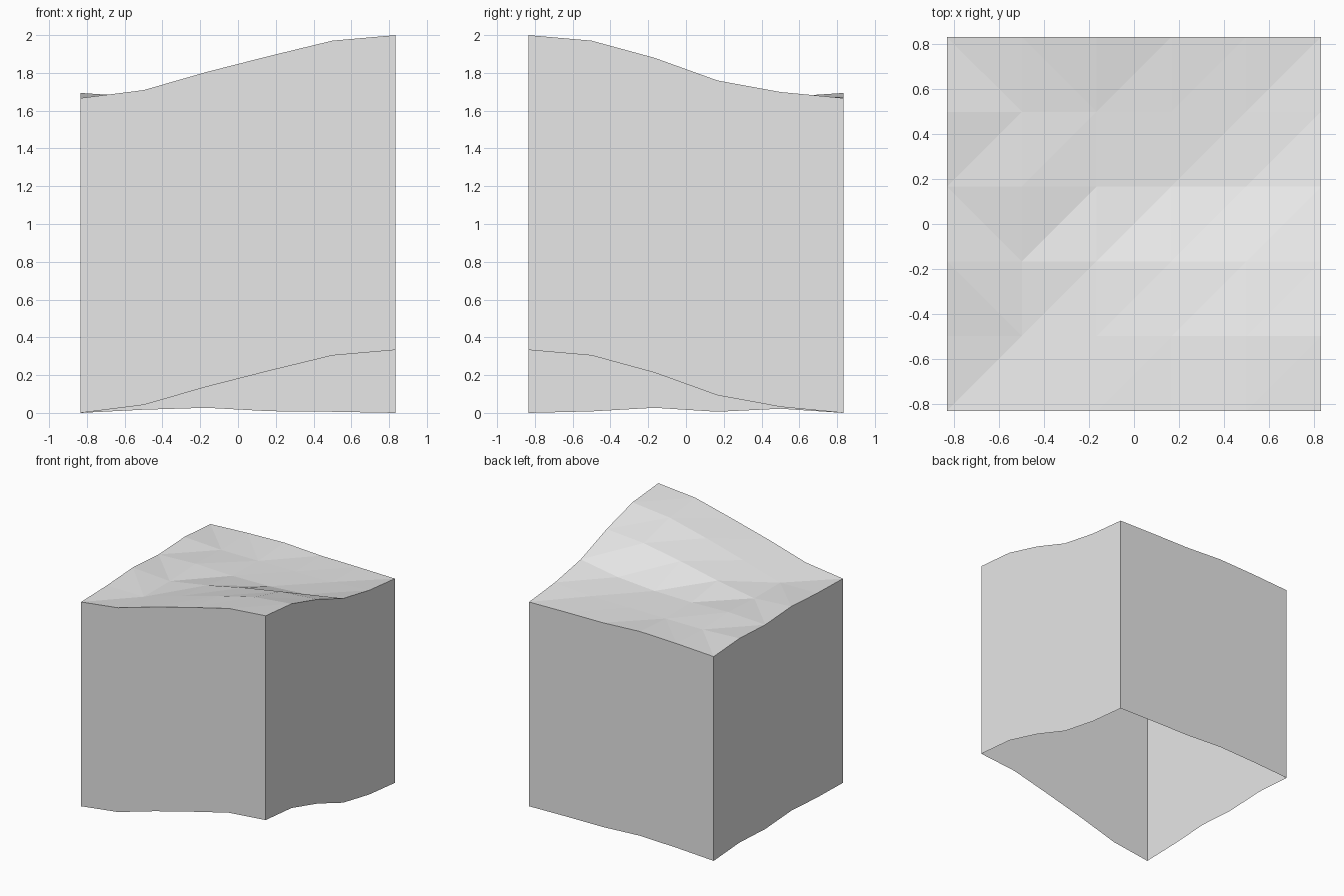
import bpy
import bmesh

cube = bpy.data.objects.get("Cube")
if cube:
    bpy.data.objects.remove(cube, do_unlink=True)

HALF = 5 / 6            # half the tile width
DEPTH = 2 * HALF        # height of the skirt walls
CELLS = 5
STEP = DEPTH / CELLS

# Ground relief in thousandths, one row per y from front to back
RELIEF = [
    [0, 42, 138, 223, 304, 333],
    [8, 5, 100, 190, 270, 304],
    [27, 5, 60, 130, 188, 213],
    [6, 20, 10, 14, 38, 93],
    [22, 5, 5, 8, 10, 32],
    [0, 17, 27, 9, 6, 0],
]

# Cells whose quad is split along the other diagonal (column, row)
FLIPPED = {(0, 1), (0, 2), (0, 4), (1, 4)}


def make_material(name, value):
    mat = bpy.data.materials.new(name)
    mat.use_nodes = True
    color = (value, value, value, 1)
    mat.diffuse_color = color
    mat.node_tree.nodes["Principled BSDF"].inputs["Base Color"].default_value = color
    return mat


def finish(bm, name, mat):
    mesh = bpy.data.meshes.new(name)
    bm.to_mesh(mesh)
    bm.free()
    mesh.materials.append(mat)
    obj = bpy.data.objects.new(name, mesh)
    bpy.context.collection.objects.link(obj)
    return obj


def ground_point(col, row):
    return (col * STEP - HALF, row * STEP - HALF, DEPTH + RELIEF[row][col] / 1000)


def build_ground(mat):
    bm = bmesh.new()
    grid = [[bm.verts.new(ground_point(c, r)) for c in range(CELLS + 1)]
            for r in range(CELLS + 1)]
    for r in range(CELLS):
        for c in range(CELLS):
            a, b = grid[r][c], grid[r][c + 1]
            d, e = grid[r + 1][c + 1], grid[r + 1][c]
            if (c, r) in FLIPPED:
                bm.faces.new((a, b, e))
                bm.faces.new((b, d, e))
            else:
                bm.faces.new((a, b, d))
                bm.faces.new((a, d, e))
    return finish(bm, "ground_surface", mat)


def build_skirt(mat):
    # Walk the border counter-clockwise and drop a wall of constant depth
    side = range(CELLS)
    border = ([(i, 0) for i in side] + [(CELLS, i) for i in side]
              + [(CELLS - i, CELLS) for i in side] + [(0, CELLS - i) for i in side])
    bm = bmesh.new()
    upper, lower = [], []
    for col, row in border:
        x, y, z = ground_point(col, row)
        upper.append(bm.verts.new((x, y, z)))
        lower.append(bm.verts.new((x, y, z - DEPTH)))
    for i in range(len(border)):
        j = (i + 1) % len(border)
        bm.faces.new((lower[i], lower[j], upper[j], upper[i]))
    return finish(bm, "side_walls", mat)


# Open-bottomed terrain tile in one plain colour
gray = make_material("light_gray", 0.8)
build_ground(gray)
build_skirt(gray)
